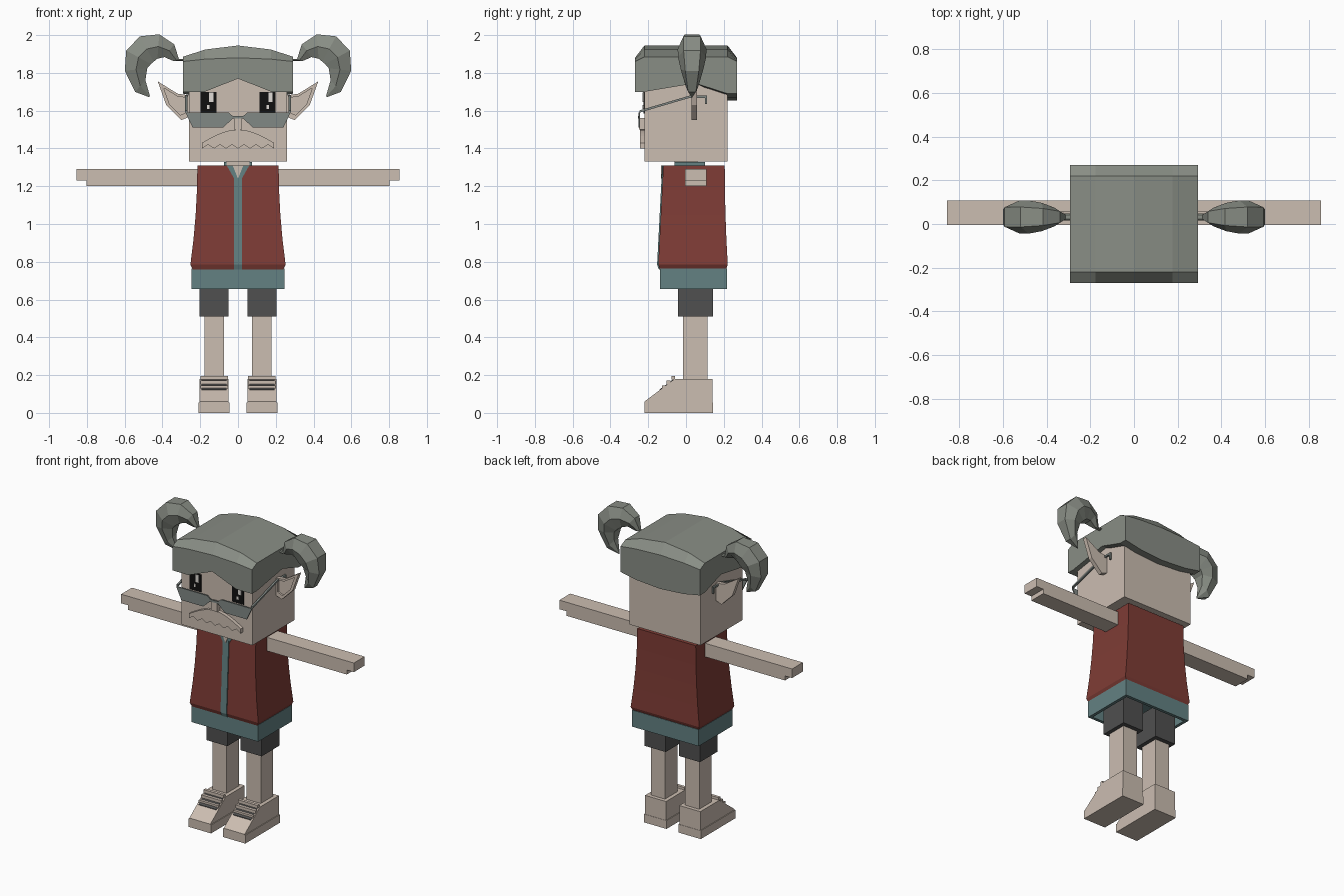
import bpy
import bmesh
from math import sin, cos, pi, radians

default_cube = bpy.data.objects.get("Cube")
if default_cube:
    bpy.data.objects.remove(default_cube)


def material(name, red, green, blue):
    colour = (red, green, blue, 1)
    result = bpy.data.materials.new(name)
    result.use_nodes = True
    result.diffuse_color = colour
    result.node_tree.nodes["Principled BSDF"].inputs["Base Color"].default_value = colour
    return result


skin = material("skin", .6, .51, .44)
hair = material("grey_hair", .25, .27, .235)
vest_red = material("vest_red", .21, .045, .036)
teal = material("teal_cloth", .125, .22, .225)
dark = material("dark_shorts", .08, .08, .08)
black = material("eye_black", .005, .005, .005)
shine = material("eye_shine", .75, .72, .68)
glass = material("grey_glasses", .22, .25, .235)


def loft(name, rings, mat):
    """Skin a list of equal rings and cap both ends."""
    bm = bmesh.new()
    rows = [[bm.verts.new(point) for point in ring] for ring in rings]
    for lower, upper in zip(rows, rows[1:]):
        for i in range(len(lower)):
            bm.faces.new((lower[i - 1], lower[i], upper[i], upper[i - 1]))
    bm.faces.new(rows[0])
    bm.faces.new(rows[-1])
    bmesh.ops.recalc_face_normals(bm, faces=bm.faces)
    mesh = bpy.data.meshes.new(name)
    bm.to_mesh(mesh)
    bm.free()
    mesh.materials.append(mat)
    part = bpy.data.objects.new(name, mesh)
    bpy.context.collection.objects.link(part)


def rectangle(x, y, z):
    (left, right), (front, back) = x, y
    return [(left, front, z), (right, front, z), (right, back, z), (left, back, z)]


def box(name, mat, x, y, z):
    loft(name, [rectangle(x, y, height) for height in z], mat)


def plate(name, mat, outline, front, thick=.008, side=1):
    """Extrude an outline in x and z along y."""
    loft(name, [[(side * x, y, z) for x, z in outline] for y in (front, front + thick)], mat)


def profile(name, mat, outline, x):
    """Extrude an outline in y and z along x."""
    loft(name, [[(across, y, z) for y, z in outline] for across in x], mat)


def both(half):
    return (-half, half)


def around(centre, half):
    return (centre - half, centre + half)


# Head
face = -.22
box("head", skin, x=both(.26), y=(face, -face), z=(1.33, 1.8))
box("neck", skin, x=both(.06), y=both(.06), z=(1.28, 1.35))
box("nose", skin, x=both(.022), y=(face - .03, face), z=(1.5, 1.56))

# Hair cap: one closed outline per column, arched towards the middle
hair_half, hair_depth = .292, .27
columns = []
for step in (-1, -.6, 0, .6, 1):
    arch = 1 - step * step
    top, eave, nape = 1.885 + .06 * arch, 1.86 + .02 * arch, 1.69 - .035 * arch
    fringe = 1.7 if step else 1.77
    outline = [(-hair_depth, fringe), (-hair_depth, eave), (face, top), (-face, top),
               (hair_depth, eave), (hair_depth, nape), (-face, nape), (.05, 1.745), (face, fringe)]
    columns.append([(step * hair_half, y, z) for y, z in outline])
loft("hair_cap", columns, hair)


def pigtail_rings(side):
    """Rings swept round a hook that swells in the middle and hangs to a tip."""
    rings = []
    steps = 7
    for i in range(steps + 1):
        t = i / steps
        angle = radians(160 - 230 * t)
        swell = .068 * sin(pi * t) + .012 * (1 - t) + .003
        droop = 1 if angle > 0 else 1.5
        ring = []
        for radial, depth in ((1, .6), (0, 1), (-1, .6), (-1, -.6), (0, -1), (1, -.6)):
            reach = .11 + swell * radial
            ring.append((side * (.43 + reach * cos(angle)), .032 + swell * depth,
                         1.83 + droop * reach * sin(angle)))
        rings.append(ring)
    root = [(side * (hair_half - .02), y, z) for x, y, z in rings[0]]
    return [root] + rings


ear_outline = [(.25, 1.68), (.25, 1.57), (.3, 1.55), (.38, 1.63), (.425, 1.755), (.32, 1.69)]
ear_centre = (.32, 1.64)
ear_hollow = [[c + .7 * (v - c) for v, c in zip(point, ear_centre)] for point in ear_outline]
lens_outline = [(.02, 1.565), (.05, 1.59), (.278, 1.59), (.24, 1.51), (.08, 1.51)]
arm_outline = [(.2, 1.2), (.803, 1.2), (.803, 1.23), (.855, 1.23), (.855, 1.29), (.2, 1.29)]
shoe_outline = [(face, 0), (face, .06), (-.14, .12), (-.06, .18), (.14, .18), (.14, 0)]
temple_path = [(face - .025, 1.59), (.02, 1.668), (.11, 1.668)]
temple_outline = temple_path + [(y, z + .012) for y, z in reversed(temple_path)]

for side, label in ((1, "left_"), (-1, "right_")):
    loft(label + "pigtail", pigtail_rings(side), hair)

    # Ear with a sunken front panel
    ear_layers = ((.057, ear_outline), (.03, ear_outline), (.03, ear_hollow), (.042, ear_hollow))
    loft(label + "ear", [[(side * x, y, z) for x, z in shape] for y, shape in ear_layers], skin)

    # Eye with square highlights
    eye = side * .157
    box(label + "eye", black, x=around(eye, .042), y=(face - .006, face), z=(1.585, 1.7))
    box(label + "eye_shine", shine, x=around(eye + .015, .011), y=(face - .009, face), z=(1.645, 1.695))
    box(label + "eye_glint", shine, x=around(eye, .006), y=(face - .009, face), z=(1.61, 1.63))

    # Glasses
    plate(label + "lens", glass, lens_outline, front=face - .032, side=side)
    profile(label + "glasses_temple", glass, temple_outline, x=around(side * .274, .006))
    box(label + "temple_tip", glass, x=around(side * .274, .006), y=(.1, .11), z=(1.635, 1.67))

    # Limbs
    leg = side * .126
    plate(label + "arm", skin, arm_outline, front=-.005, thick=.113, side=side)
    box(label + "shorts_leg", dark, x=around(leg, .077), y=(-.042, .143), z=(.51, .72))
    box(label + "leg", skin, x=around(leg, .052), y=(-.015, .115), z=(.15, .53))

    # Shoe: wider sole, upper, and lace straps over a dark tongue
    box(label + "shoe_sole", skin, x=around(leg, .082), y=(face, .142), z=(0, .055))
    profile(label + "shoe_upper", skin, shoe_outline, x=around(leg, .077))
    slope = shoe_outline[2:4]
    tongue = slope + [(y, z + .004) for y, z in reversed(slope)]
    profile(label + "shoe_tongue", dark, tongue, x=around(leg, .066))
    for lace in range(3):
        rise = .025 * lace
        box(label + "shoe_strap", skin, x=around(leg, .073),
            y=around(rise - .118, .01), z=around(rise + .136, .01))

# Moustache with a domed top and scalloped lower edge
lobes = 6
spread = [i / lobes for i in range(-lobes, lobes + 1)]
upper_edge = [(.19 * t, 1.43 + .07 * cos(t * pi / 2)) for t in spread]
lower_edge = [(.19 * t, 1.4 + .02 * (i % 2)) for i, t in enumerate(spread)]
plate("moustache", skin, upper_edge + lower_edge[::-1], front=face - .023, thick=.03)
box("glasses_bridge", glass, x=both(.03), y=(face - .034, face - .026), z=(1.558, 1.572))

# Vest flaring downwards, with a turned-in lower rim
vest_rings = [rectangle(both(.24), (-.138, .212), .76)]
for t in (1, .75, .5, .25, 0):
    flare = t * t
    vest_rings.append(rectangle(both(.215 + .037 * flare), (-.12 - .027 * t, .205 + .016 * flare),
                                1.31 - .525 * t))
loft("vest", vest_rings, vest_red)

# Placket following the vest front, neckline and collar
vest_front = [ring[0][1:] for ring in vest_rings]
placket = [(y - .006, z) for y, z in vest_front] + [(y + .002, z) for y, z in vest_front[::-1]]
profile("front_placket", teal, placket, x=both(.022))
plate("neckline", teal, [(-.06, 1.31), (.06, 1.31), (.02, 1.24), (-.02, 1.24)], front=-.128)
plate("open_neck", skin, [(-.028, 1.31), (.028, 1.31), (0, 1.24)], front=-.133)
box("collar", teal, x=both(.075), y=(-.06, .1), z=(1.3, 1.328))

# Hollow shirt hem below the vest
hem_rings = [rectangle(both(.245 - inset), (inset - .138, .217 - inset), z)
             for z, inset in ((.765, 0), (.655, 0), (.655, .02), (.74, .02))]
loft("shirt_hem", hem_rings, teal)
